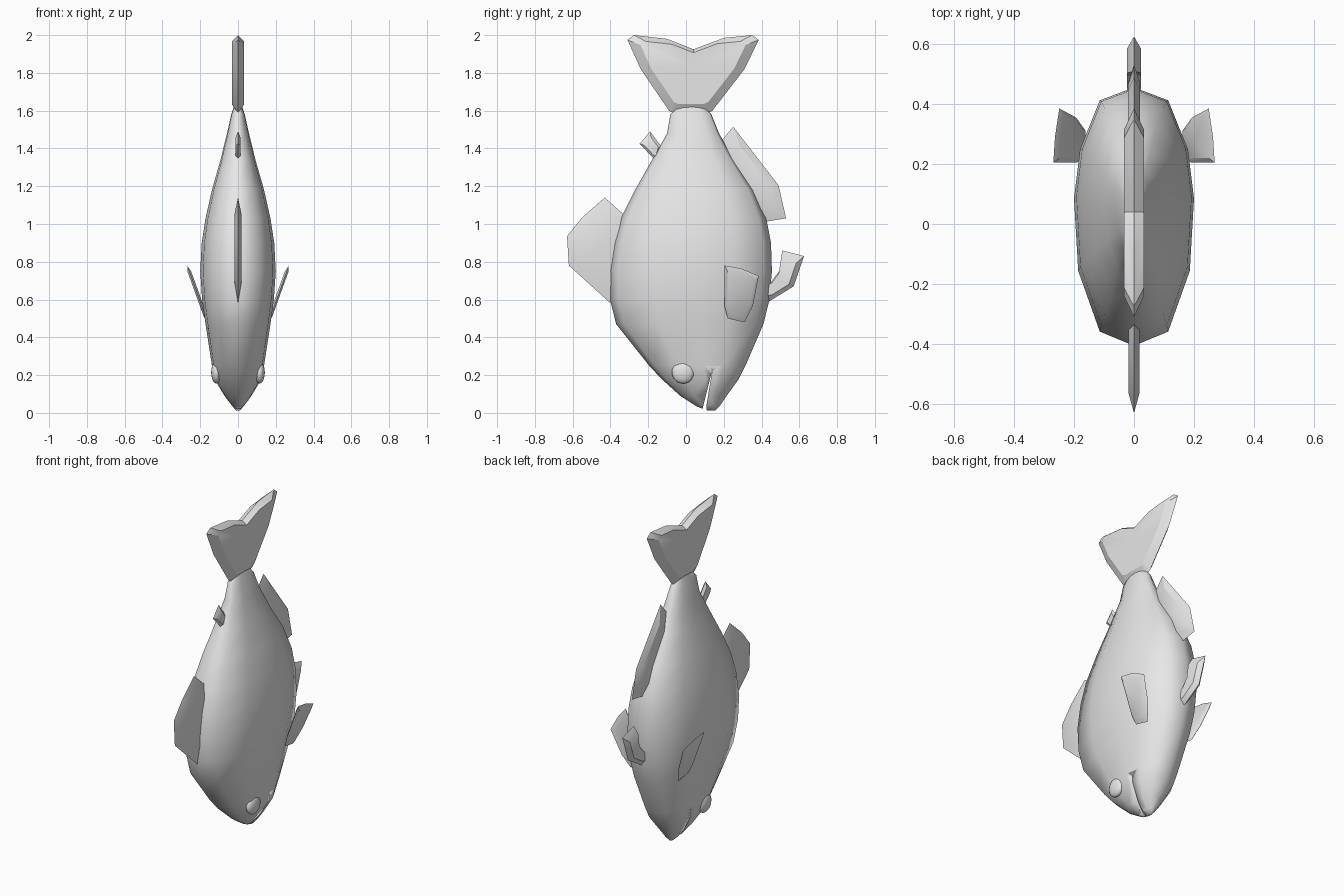
import bpy, bmesh, math
from mathutils import Vector

cube = bpy.data.objects.get("Cube")
if cube:
    bpy.data.objects.remove(cube, do_unlink=True)

grey = bpy.data.materials.new("light_grey")
grey.use_nodes = True
COLOUR = (0.8, 0.8, 0.8, 1)
grey.diffuse_color = COLOUR
grey.node_tree.nodes["Principled BSDF"].inputs["Base Color"].default_value = COLOUR


def finish(bm, name, angle=45):
    bmesh.ops.recalc_face_normals(bm, faces=bm.faces)
    mesh = bpy.data.meshes.new(name)
    bm.to_mesh(mesh)
    bm.free()
    for p in mesh.polygons:
        p.use_smooth = True
    mesh.set_sharp_from_angle(angle=math.radians(angle))
    mesh.materials.append(grey)
    obj = bpy.data.objects.new(name, mesh)
    bpy.context.collection.objects.link(obj)
    return obj


def bridge(bm, a, b):
    for i in range(len(a)):
        j = (i + 1) % len(a)
        bm.faces.new((a[i], a[j], b[j], b[i]))


def fin(name, outline, half, inset=0.35, place=lambda x, y, z: (x, y, z)):
    """Lens-shaped plate: thin rim at the outline, thicker towards the middle."""
    bm = bmesh.new()
    n = len(outline)
    cy, cz = sum(p[0] for p in outline) / n, sum(p[1] for p in outline) / n
    rim = [bm.verts.new(place(0, y, z)) for y, z in outline]
    for s in (-1, 1):
        inner = [bm.verts.new(place(s * half, y + (cy - y) * inset, z + (cz - z) * inset))
                 for y, z in outline]
        bridge(bm, rim, inner)
        mid = bm.verts.new(place(s * half, cy, cz))
        for i in range(n):
            bm.faces.new((inner[i], inner[(i + 1) % n], mid))
    return finish(bm, name, 30)


# Body: twelve-sided cross-section lofted from the snout up to the tail root
SIDE = [(0.57, -0.89), (0.93, -0.42), (1, 0.14), (0.9, 0.52), (0.57, 0.9)]
SECTION = [(0, -1)] + SIDE + [(0, 1)] + [(-x, v) for x, v in reversed(SIDE)]
RINGS = [  # height, back edge, belly edge, half width
    (0.012, 0.115, 0.155, 0.008), (0.035, 0.055, 0.178, 0.03),
    (0.09, -0.03, 0.215, 0.072), (0.18, -0.13, 0.28, 0.125),
    (0.25, -0.195, 0.315, 0.138), (0.47, -0.37, 0.41, 0.172),
    (0.6, -0.402, 0.442, 0.19), (0.75, -0.406, 0.455, 0.2),
    (0.9, -0.383, 0.45, 0.192), (1.03, -0.345, 0.425, 0.172),
    (1.18, -0.27, 0.36, 0.138), (1.33, -0.185, 0.26, 0.095),
    (1.48, -0.1, 0.175, 0.058), (1.58, -0.083, 0.135, 0.036),
    (1.64, -0.03, 0.08, 0.015)]
bm = bmesh.new()
loops = []
for z, y0, y1, w in RINGS:
    c, h = (y0 + y1) / 2, (y1 - y0) / 2
    loops.append([bm.verts.new((w * x, c + h * v, z)) for x, v in SECTION])
for a, b in zip(loops, loops[1:]):
    bridge(bm, a, b)
bm.faces.new(loops[0])
bm.faces.new(loops[-1])
body = finish(bm, "body", 60)

# Mouth slit: wedge cut through the snout
bm = bmesh.new()
wedge = [(0.14, 0.23), (0.09, 0.03), (0.085, -0.05), (0.115, -0.05), (0.108, 0.04)]
ends = [[bm.verts.new((x, y, z)) for y, z in wedge] for x in (-0.3, 0.3)]
bridge(bm, *ends)
for e in ends:
    bm.faces.new(e)
cutter = finish(bm, "mouth_cutter")
cutter.hide_render = True
cutter.hide_viewport = True
cut = body.modifiers.new("mouth", "BOOLEAN")
cut.operation = "DIFFERENCE"
cut.solver = "EXACT"
cut.object = cutter

# Tail fin
fin("tail_fin", [(-0.06, 1.585), (-0.09, 1.6), (-0.24, 1.82), (-0.31, 1.975), (-0.275, 2.0),
                 (-0.1, 1.98), (0.04, 1.925), (0.2, 1.985), (0.35, 2.0), (0.385, 1.975),
                 (0.31, 1.82), (0.14, 1.6), (0.11, 1.585)], 0.033, 0.2)

# Fins along the back and belly, with their roots sunk in the body
fin("dorsal_fin", [(-0.28, 1.0), (-0.34, 1.06), (-0.43, 1.14), (-0.55, 1.035), (-0.63, 0.935),
                   (-0.62, 0.78), (-0.4, 0.58), (-0.3, 0.65)], 0.018)
fin("small_back_fin", [(-0.15, 1.34), (-0.17, 1.345), (-0.245, 1.425), (-0.19, 1.49),
                       (-0.13, 1.41)], 0.013)
fin("anal_fin", [(0.17, 1.42), (0.25, 1.515), (0.49, 1.205), (0.53, 1.03), (0.41, 1.01),
                 (0.3, 1.12)], 0.02)
fin("pelvic_fin", [(0.4, 0.59), (0.44, 0.59), (0.57, 0.67), (0.625, 0.83), (0.51, 0.86),
                   (0.5, 0.76), (0.44, 0.68), (0.4, 0.66)], 0.024, 0.3)

# Paired side fins and eyes
for side, s in (("left", 1), ("right", -1)):
    fin(side + "_pectoral_fin",
        [(0.205, 0.78), (0.29, 0.765), (0.385, 0.725), (0.355, 0.57), (0.31, 0.48),
         (0.22, 0.5), (0.205, 0.56)], 0.01, 0.2,
        lambda x, y, z: (s * (0.168 + x + (z - 0.5) * 0.36), y, z))
    bm = bmesh.new()
    bmesh.ops.create_uvsphere(bm, u_segments=16, v_segments=10, radius=0.06)
    bmesh.ops.scale(bm, verts=bm.verts, vec=Vector((0.45, 1, 1)))
    bmesh.ops.translate(bm, verts=bm.verts, vec=Vector((s * 0.115, -0.015, 0.215)))
    finish(bm, side + "_eye", 60)
